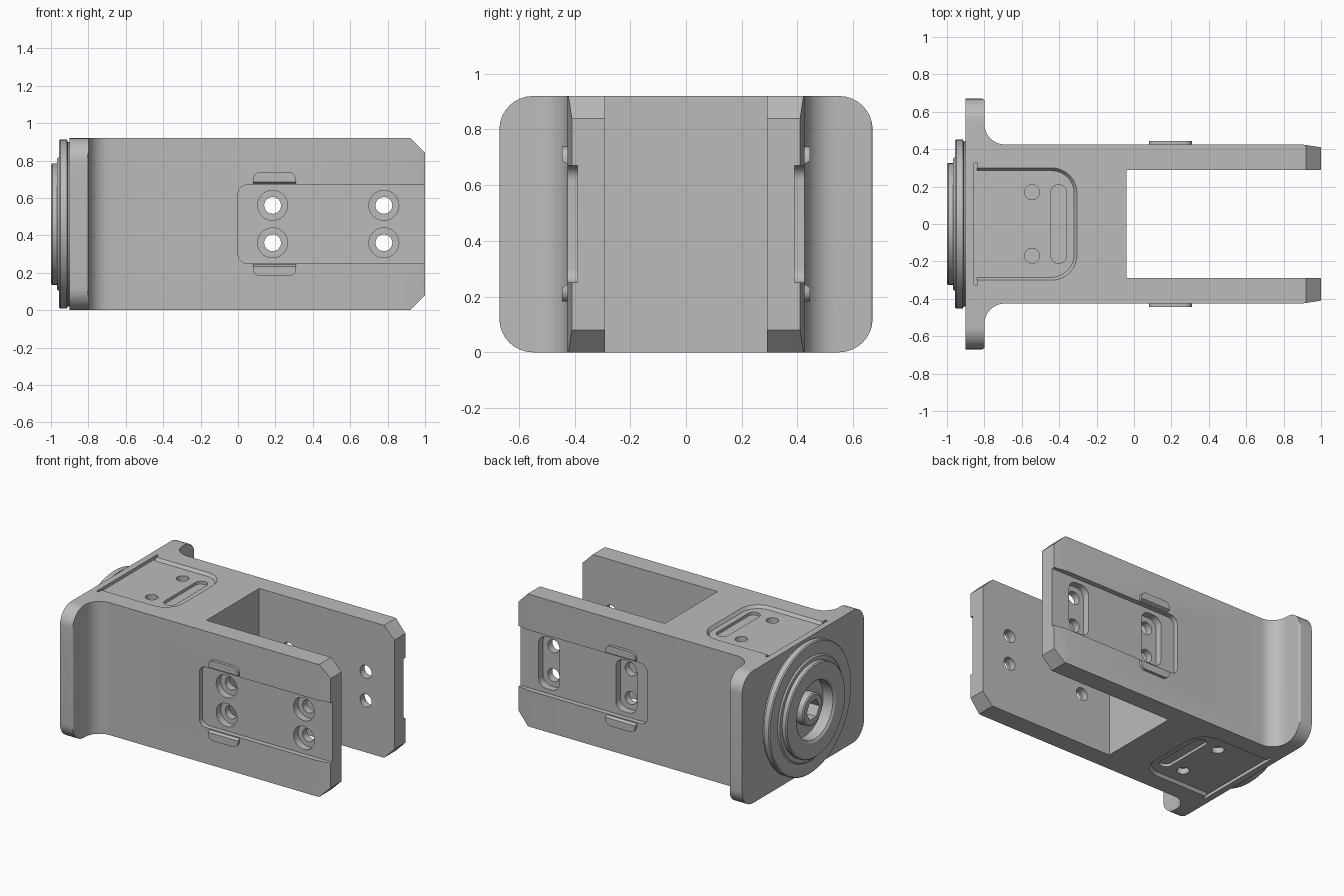
import bpy, bmesh, math
from mathutils import Vector

if "Cube" in bpy.data.objects:
    bpy.data.objects.remove(bpy.data.objects["Cube"])

GREY = (0.5, 0.5, 0.5, 1)
metal = bpy.data.materials.new("plain grey")
metal.use_nodes = True
metal.diffuse_color = GREY
metal.node_tree.nodes["Principled BSDF"].inputs["Base Color"].default_value = GREY


def make(name, bm):
    bmesh.ops.recalc_face_normals(bm, faces=bm.faces)
    mesh = bpy.data.meshes.new(name)
    bm.to_mesh(mesh)
    bm.free()
    mesh.materials.append(metal)
    ob = bpy.data.objects.new(name, mesh)
    bpy.context.collection.objects.link(ob)
    return ob


def rounded(corners, steps=8):
    """Outline from (a, b, radius) corners, filleting each one."""
    out = []
    for i, (a, b, r) in enumerate(corners):
        p = Vector((a, b))
        if r == 0:
            out.append(p)
            continue
        u = (Vector(corners[i - 1][:2]) - p).normalized()
        w = (Vector(corners[(i + 1) % len(corners)][:2]) - p).normalized()
        half = u.angle(w) / 2
        centre = p + (u + w).normalized() * r / math.sin(half)
        start, end = p + u * r / math.tan(half) - centre, p + w * r / math.tan(half) - centre
        sweep = math.pi - 2 * half
        for k in range(steps + 1):
            t = k / steps
            out.append(centre + (start * math.sin((1 - t) * sweep) + end * math.sin(t * sweep)) / math.sin(sweep))
    return out


def box2(a0, a1, b0, b1, r_lo, r_hi):
    """Rectangle with one radius on the low-a corners and one on the high-a corners."""
    return rounded([(a0, b0, r_lo), (a1, b0, r_hi), (a1, b1, r_hi), (a0, b1, r_lo)])


def circle(a, b, r, n=32):
    return [Vector((a + r * math.cos(k * math.tau / n), b + r * math.sin(k * math.tau / n))) for k in range(n)]


def prism(name, axis, lo, hi, pts, pts_hi=None):
    """Loft an outline along an axis, optionally to a second outline."""
    place = {"x": lambda p, h: (h, p[0], p[1]),
             "y": lambda p, h: (p[0], h, p[1]),
             "z": lambda p, h: (p[0], p[1], h)}[axis]
    bm = bmesh.new()
    a = [bm.verts.new(place(p, lo)) for p in pts]
    b = [bm.verts.new(place(p, hi)) for p in (pts_hi or pts)]
    bm.faces.new(a)
    bm.faces.new(b[::-1])
    for i in range(len(a)):
        j = (i + 1) % len(a)
        bm.faces.new((a[i], a[j], b[j], b[i]))
    return make(name, bm)


def cut(ob, tool, operation="DIFFERENCE"):
    tool.hide_render = True
    mod = ob.modifiers.new("cut", "BOOLEAN")
    mod.operation, mod.solver, mod.object = operation, "EXACT", tool
    bpy.context.view_layer.objects.active = ob
    bpy.ops.object.modifier_apply(modifier=mod.name)
    bpy.data.objects.remove(tool)


# Forked body with filleted flange
H, MID = 0.92, 0.46
side = [(-0.9, 0.67, 0), (-0.8, 0.67, 0.012), (-0.8, 0.425, 0.11),
        (0.9, 0.425, 0), (1, 0.41, 0), (1, 0.29, 0), (-0.04, 0.29, 0)]
plan = side + [(x, -y, r) for x, y, r in reversed(side)]
body = prism("forked_body", "z", -0.1, H + 0.1, rounded(plan))
cut(body, prism("flange_outline", "x", -1.2, 1.2, box2(-0.67, 0.67, 0, H, 0.12, 0.12)), "INTERSECT")
tip = [(-1.2, -0.2), (0.72, -0.2), (1, 0.08), (1.1, 0.08), (1.1, H - 0.08), (1, H - 0.08), (0.72, H + 0.2), (-1.2, H + 0.2)]
cut(body, prism("tip_outline", "y", -1, 1, tip), "INTERSECT")

# Side channels, then round counterbores on the front and slotted ones on the back
for s in (-1, 1):
    cut(body, prism("channel", "y", s * 0.39, s * 0.6, box2(0, 1.2, 0.25, 0.67, 0.05, 0)))
for x in (0.185, 0.78):
    for z in (MID - 0.1, MID + 0.1):
        cut(body, prism("bolt_hole", "y", -0.7, 0.7, circle(x, z, 0.045)))
        cut(body, prism("counterbore", "y", -0.34, -0.5, circle(x, z, 0.08)))
    cut(body, prism("slot_bore", "y", 0.34, 0.5, box2(x - 0.08, x + 0.08, 0.28, 0.64, 0.06, 0.06)))

# Shallow recesses with holes and a slot, top and bottom
for face, s in ((H, 1), (0, -1)):
    inner = box2(-0.845, -0.32, -0.285, 0.285, 0, 0.12)
    outer = box2(-0.845, -0.29, -0.315, 0.315, 0, 0.15)
    cut(body, prism("recess", "z", face - s * 0.02, face + s * 0.02, inner, outer))
    cut(body, prism("groove", "z", face - s * 0.022, face + s * 0.05, box2(-0.856, -0.84, -0.33, 0.33, 0, 0)))
    for y in (-0.17, 0.17):
        cut(body, prism("pin_hole", "z", face - s * 0.06, face + s * 0.05, circle(-0.545, y, 0.04)))
    cut(body, prism("slot", "z", face - s * 0.04, face + s * 0.05, box2(-0.445, -0.36, -0.21, 0.21, 0.042, 0.042)))

# Clip tabs above and below each channel
for s, where in ((-1, "front"), (1, "back")):
    for d, level in ((1, "upper"), (-1, "lower")):
        near, far = MID + d * 0.21, MID + d * 0.278
        shape = lambda edge: rounded([(0.08, edge, 0), (0.31, edge, 0), (0.31, far, 0.04), (0.08, far, 0.04)])
        prism(f"{where}_{level}_tab", "y", s * 0.41, s * 0.445, shape(near), shape(near + d * 0.016))

# Stepped round cap with a ring recess and central hub
outline = [(-0.87, 0), (-0.87, 0.44), (-0.91, 0.44), (-0.915, 0.452), (-0.95, 0.452), (-0.957, 0.445),
           (-0.957, 0.36), (-0.967, 0.35), (-0.967, 0.325), (-0.993, 0.325), (-1, 0.318),
           (-1, 0.215), (-0.99, 0.2), (-0.915, 0.2), (-0.915, 0.11), (-0.97, 0.11), (-0.977, 0.1), (-0.977, 0)]
bm = bmesh.new()
verts = [bm.verts.new((x, 0, r)) for x, r in outline]
edges = [bm.edges.new(pair) for pair in zip(verts, verts[1:])]
bmesh.ops.spin(bm, geom=verts + edges, cent=(0, 0, 0), axis=(1, 0, 0), angle=math.tau, steps=64, use_duplicate=False)
bmesh.ops.remove_doubles(bm, verts=bm.verts, dist=0.0001)
bmesh.ops.translate(bm, verts=bm.verts, vec=(0, 0, MID))
cap = make("round_cap", bm)
cut(cap, prism("hex_socket", "x", -1.1, -0.9, circle(0, MID, 0.07, 6)))

# Smooth rounded surfaces, keep machined edges sharp
for ob in bpy.context.collection.objects:
    if ob.type == "MESH" and ob.material_slots and ob.material_slots[0].material == metal:
        bpy.ops.object.select_all(action="DESELECT")
        ob.select_set(True)
        bpy.context.view_layer.objects.active = ob
        bpy.ops.object.shade_smooth_by_angle(angle=math.radians(25))
